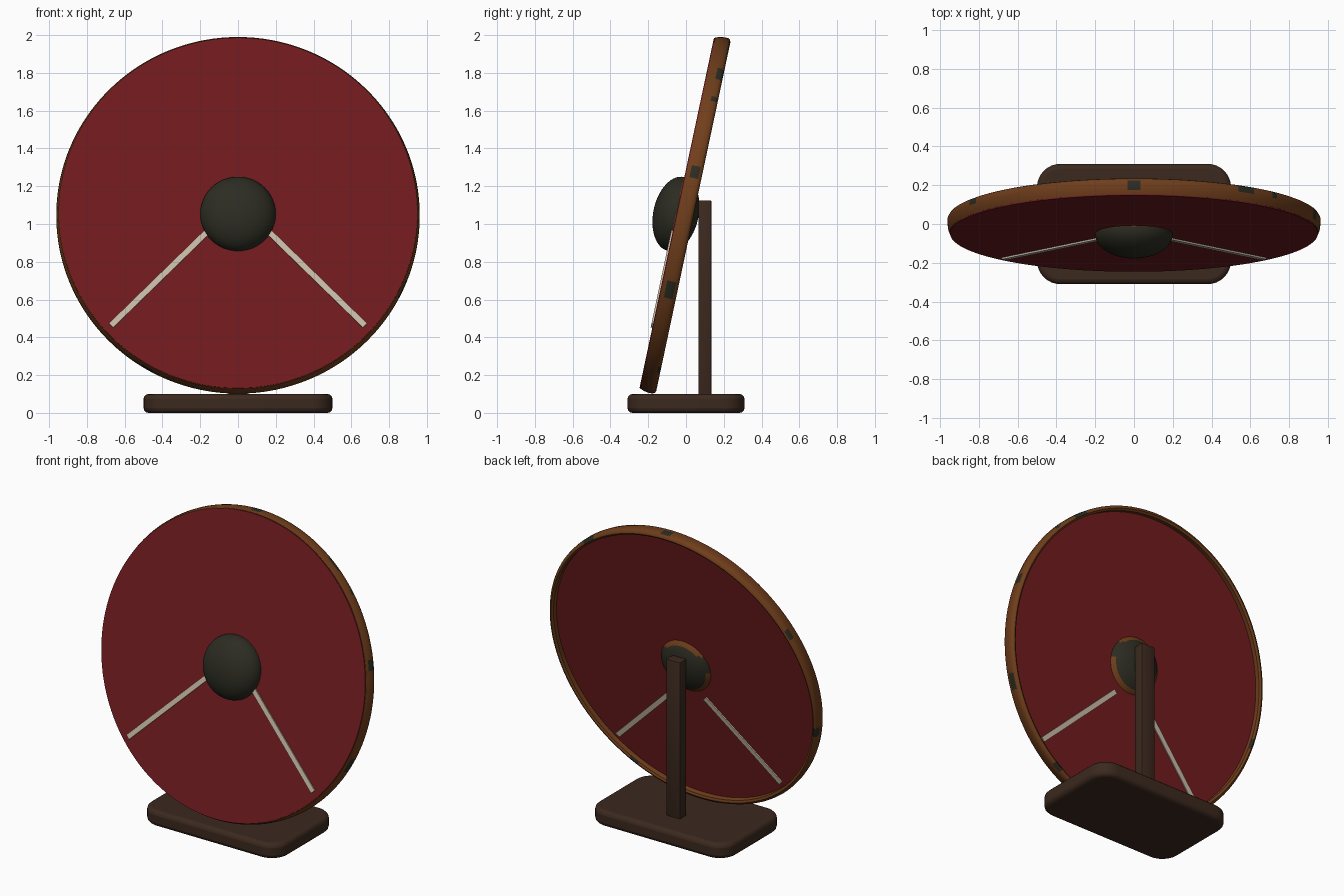
import bpy, bmesh, math
from mathutils import Matrix, Vector

if "Cube" in bpy.data.objects:
    bpy.data.objects.remove(bpy.data.objects["Cube"])


def material(name, rgb):
    m = bpy.data.materials.new(name)
    m.use_nodes = True
    color = (*rgb, 1)
    m.diffuse_color = color
    bsdf = m.node_tree.nodes["Principled BSDF"]
    bsdf.inputs["Base Color"].default_value = color
    bsdf.inputs["Roughness"].default_value = 0.8
    return m


red = material("dark red", (0.165, 0.011, 0.013))
wood = material("dark wood", (0.044, 0.022, 0.013))
iron = material("dark iron", (0.025, 0.025, 0.016))
rust = material("rust brown", (0.16, 0.048, 0.011))
pale = material("pale bone", (0.58, 0.50, 0.39))

# The disc frame: local z is the front normal, the top leans back
TILT = Matrix.Translation((0, -0.01, 1.05)) @ Matrix.Rotation(math.radians(78), 4, 'X')


def finish(name, bm, mats, matrix=Matrix()):
    bmesh.ops.recalc_face_normals(bm, faces=bm.faces)
    mesh = bpy.data.meshes.new(name)
    bm.to_mesh(mesh)
    bm.free()
    for m in mats:
        mesh.materials.append(m)
    ob = bpy.data.objects.new(name, mesh)
    ob.matrix_world = matrix
    bpy.context.collection.objects.link(ob)
    bpy.ops.object.select_all(action='DESELECT')
    ob.select_set(True)
    bpy.context.view_layer.objects.active = ob
    bpy.ops.object.shade_smooth_by_angle(angle=math.radians(35))
    return ob


def box(name, size, mat, matrix, bevel=0.0):
    bm = bmesh.new()
    bmesh.ops.create_cube(bm, size=1, matrix=Matrix.Diagonal((*size, 1)))
    if bevel:
        bmesh.ops.bevel(bm, geom=bm.edges[:], offset=bevel, segments=2,
                        affect='EDGES', profile=0.5)
    return finish(name, bm, [mat], matrix)


# Red face panel, open to the front and recessed at the back
bm = bmesh.new()
bmesh.ops.create_cone(bm, cap_ends=True, segments=128, radius1=0.948,
                      radius2=0.948, depth=0.051)
finish("shield_panel", bm, [red], TILT @ Matrix.Translation((0, 0, 0.0145)))

# Rim: a closed profile turned about the disc axis, with small dark patches
profile = [(0.93, 0.03), (0.95, 0.034), (0.958, 0.014), (0.962, -0.012),
           (0.962, -0.034), (0.955, -0.045), (0.943, -0.05), (0.93, -0.042)]
# patch angle: (half width, first strip, last strip)
patches = {14: (3, 2, 3), 41: (2, 3, 4), 53: (3, 3, 5), 90: (2, 2, 3), 150: (2, 3, 4),
           192: (3, 3, 6), 240: (2, 2, 3), 300: (2, 4, 6), 335: (3, 2, 3)}
bm = bmesh.new()
steps = 180
rings = []
for i in range(steps):
    a = math.tau * i / steps
    rings.append([bm.verts.new((r * math.cos(a), r * math.sin(a), z)) for r, z in profile])
for i, ring in enumerate(rings):
    after = rings[(i + 1) % steps]
    angle = 360 * (i + 0.5) / steps
    for j in range(len(profile)):
        k = (j + 1) % len(profile)
        face = bm.faces.new((ring[j], ring[k], after[k], after[j]))
        face.material_index = int(any(abs(angle - p) < half and low <= j <= high
                                      for p, (half, low, high) in patches.items()))
finish("shield_rim", bm, [rust, iron], TILT)

# Boss: a flattened ball through the panel, rusty around its back
bm = bmesh.new()
bmesh.ops.create_uvsphere(bm, u_segments=48, v_segments=32, radius=0.2)
bmesh.ops.scale(bm, vec=(1, 1, 0.6), verts=bm.verts)
for face in bm.faces:
    c = face.calc_center_median()
    face.material_index = int(c.z < 0 and c.xy.length > 0.15 and (c.y > 0.11 or c.y < 0))
finish("boss", bm, [iron, rust], TILT @ Matrix.Translation((0, -0.006, 0.043)))

# Pale spokes: one pair on the front, a lower pair on the back
spokes = {"front": ((0.13, -0.07), (0.672, -0.61), 0.04),
          "back": ((0.11, -0.209), (0.592, -0.685), -0.01)}
for face_name, (inner, outer, depth) in spokes.items():
    for side, label in ((1, "left"), (-1, "right")):
        start, end = (Vector((p[0] * side, p[1])) for p in (inner, outer))
        mid, run = (start + end) / 2, end - start
        place = (TILT @ Matrix.Translation((mid.x, mid.y, depth))
                 @ Matrix.Rotation(math.atan2(run.y, run.x), 4, 'Z'))
        box(f"{face_name}_{label}_spoke", (run.length, 0.032, 0.018), pale, place)

# Stand post
box("stand_post", (0.1, 0.07, 1.045), wood, Matrix.Translation((0, 0.1, 0.6025)), 0.006)

# Stand base: rounded corners first, then soft top and bottom edges
bm = bmesh.new()
bmesh.ops.create_cube(bm, size=1, matrix=Matrix.Diagonal((1, 0.62, 0.1, 1)))
upright = [e for e in bm.edges if abs(e.verts[0].co.z - e.verts[1].co.z) > 0.05]
bmesh.ops.bevel(bm, geom=upright, offset=0.12, segments=8, affect='EDGES', profile=0.5)
base = finish("stand_base", bm, [wood], Matrix.Translation((0, 0, 0.05)))
soft = base.modifiers.new("soft_edges", 'BEVEL')
soft.width = 0.026
soft.segments = 3
soft.limit_method = 'ANGLE'
soft.angle_limit = math.radians(40)
